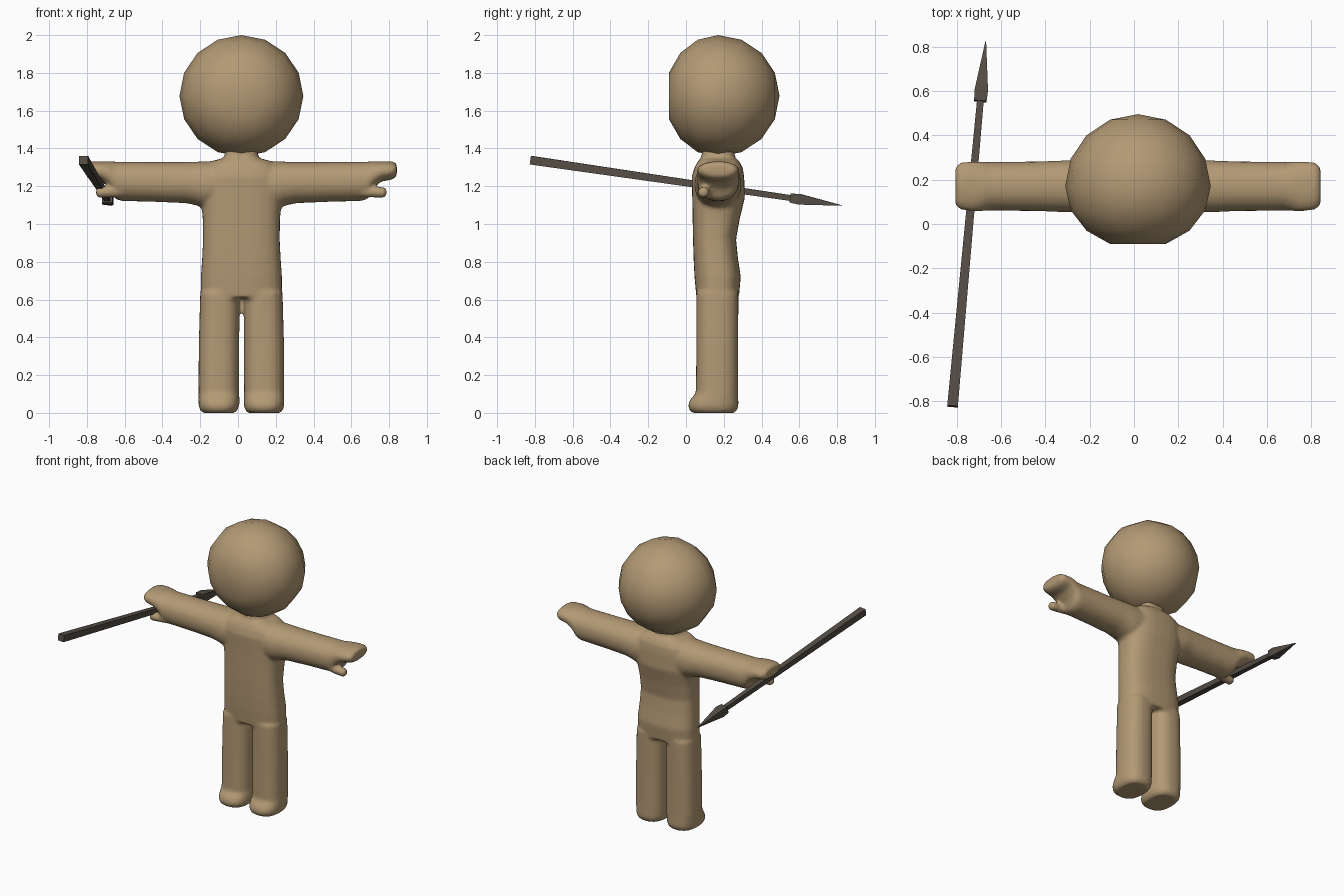
import bpy, bmesh, math
from mathutils import Vector

CX = 0.018  # symmetry plane of the figure


def material(name, rgb):
    m = bpy.data.materials.new(name)
    m.diffuse_color = (*rgb, 1)
    return m


tan = material("tan skin", (0.45, 0.32, 0.175))
dark = material("dark wood", (0.09, 0.075, 0.06))


def new_object(name, bm, mat):
    bmesh.ops.recalc_face_normals(bm, faces=bm.faces)
    me = bpy.data.meshes.new(name)
    bm.to_mesh(me)
    bm.free()
    me.materials.append(mat)
    ob = bpy.data.objects.new(name, me)
    bpy.context.collection.objects.link(ob)
    return ob


def loft(bm, rows, place, n=32, power=2.0, start=0.0):
    """Skin superellipse sections; row = (t, a_min, a_max, b_min, b_max)."""
    rings = []
    for t, a0, a1, b0, b1 in rows:
        ring = []
        for i in range(n):
            ang = start + 2 * math.pi * i / n
            c, s = math.cos(ang), math.sin(ang)
            c = math.copysign(abs(c) ** (2 / power), c)
            s = math.copysign(abs(s) ** (2 / power), s)
            a = (a0 + a1) / 2 + c * (a1 - a0) / 2
            b = (b0 + b1) / 2 + s * (b1 - b0) / 2
            ring.append(bm.verts.new(place(t, a, b)))
        rings.append(ring)
    for r, q in zip(rings, rings[1:]):
        for i in range(n):
            j = (i + 1) % n
            bm.faces.new((r[i], r[j], q[j], q[i]))
    bm.faces.new(rings[0][::-1])
    bm.faces.new(rings[-1])


# body: torso, legs, arms and thumbs fused into one soft skin
bm = bmesh.new()
torso = [(0.61, -0.215, 0.215, 0.055, 0.280), (0.72, -0.215, 0.215, 0.045, 0.290),
         (0.82, -0.208, 0.208, 0.040, 0.275), (0.92, -0.203, 0.203, 0.037, 0.265),
         (1.03, -0.205, 0.205, 0.035, 0.285), (1.14, -0.215, 0.215, 0.033, 0.312),
         (1.25, -0.215, 0.215, 0.030, 0.308), (1.30, -0.200, 0.200, 0.045, 0.300),
         (1.335, -0.150, 0.150, 0.065, 0.280), (1.35, -0.09, 0.09, 0.08, 0.26),
         (1.42, -0.08, 0.08, 0.09, 0.25)]
loft(bm, torso, lambda t, a, b: (CX + a, b, t), power=2.7)

leg = [(0.0, 0.035, 0.205, 0.035, 0.255), (0.015, 0.020, 0.220, 0.017, 0.272),
       (0.04, 0.013, 0.227, 0.010, 0.278), (0.07, 0.013, 0.227, 0.022, 0.277),
       (0.105, 0.014, 0.227, 0.052, 0.276), (0.35, 0.014, 0.226, 0.055, 0.276),
       (0.64, 0.012, 0.218, 0.055, 0.278)]
arm = [(0.0, 0.05, 0.29, 1.09, 1.335), (0.20, 0.045, 0.293, 1.085, 1.332),
       (0.235, 0.048, 0.292, 1.098, 1.33), (0.29, 0.052, 0.288, 1.11, 1.328),
       (0.45, 0.058, 0.282, 1.117, 1.328), (0.64, 0.060, 0.280, 1.122, 1.329),
       (0.67, 0.060, 0.280, 1.135, 1.33), (0.695, 0.058, 0.281, 1.185, 1.332),
       (0.74, 0.056, 0.283, 1.225, 1.332), (0.80, 0.065, 0.278, 1.235, 1.332),
       (0.823, 0.085, 0.255, 1.255, 1.318)]
thumb = [(0.60, 0.08, 0.17, 1.14, 1.21), (0.70, 0.065, 0.125, 1.14, 1.197),
         (0.755, 0.062, 0.122, 1.138, 1.197), (0.77, 0.075, 0.11, 1.15, 1.185)]
for side in (-1, 1):
    loft(bm, leg, lambda t, a, b: (CX + side * a, b, t), power=2.5)
    loft(bm, arm, lambda t, a, b: (CX + side * t, a, b), power=2.15)
    loft(bm, thumb, lambda t, a, b: (CX + side * t, a, b))
body = new_object("body", bm, tan)
rm = body.modifiers.new("fuse", 'REMESH')
rm.mode = 'VOXEL'
rm.voxel_size = 0.011
rm.use_smooth_shade = True
sm = body.modifiers.new("soften", 'SMOOTH')
sm.factor = 0.5
sm.iterations = 6

# head: coarse ball with a flattened face
bm = bmesh.new()
bmesh.ops.create_uvsphere(bm, u_segments=16, v_segments=8, radius=1)
for v in bm.verts:
    x, y, z = v.co.x, v.co.z, v.co.y  # poles point front and back
    y = 0.17 + y * (0.325 if y > 0 else 0.283)
    v.co = (CX + 0.328 * x, max(y, -0.09), 1.678 + 0.322 * z)
head = new_object("head", bm, tan)
for p in head.data.polygons:
    p.use_smooth = True

# spear: tapered square shaft and a four-sided point
tail, tip = Vector((-0.818, -0.822, 1.338)), Vector((-0.668, 0.825, 1.098))
rot = (tip - tail).to_track_quat('Z', 'Y')
length = (tip - tail).length


def along(t, a, b):
    return tail + rot @ Vector((a, b, t * length))


def spear_part(name, rows):
    bm = bmesh.new()
    loft(bm, [(t, -a, a, -b, b) for t, a, b in rows], along, n=4, start=math.pi / 4)
    return new_object(name, bm, dark)


k = math.sqrt(2)  # corner radius from half width
spear_part("spear_shaft", [(0, 0.024 * k, 0.023 * k), (0.86, 0.015 * k, 0.015 * k)])
spear_part("spear_point", [(0.835, 0.028 * k, 0.024 * k), (0.865, 0.030 * k, 0.028 * k),
                           (1.0, 0.002, 0.002)])
